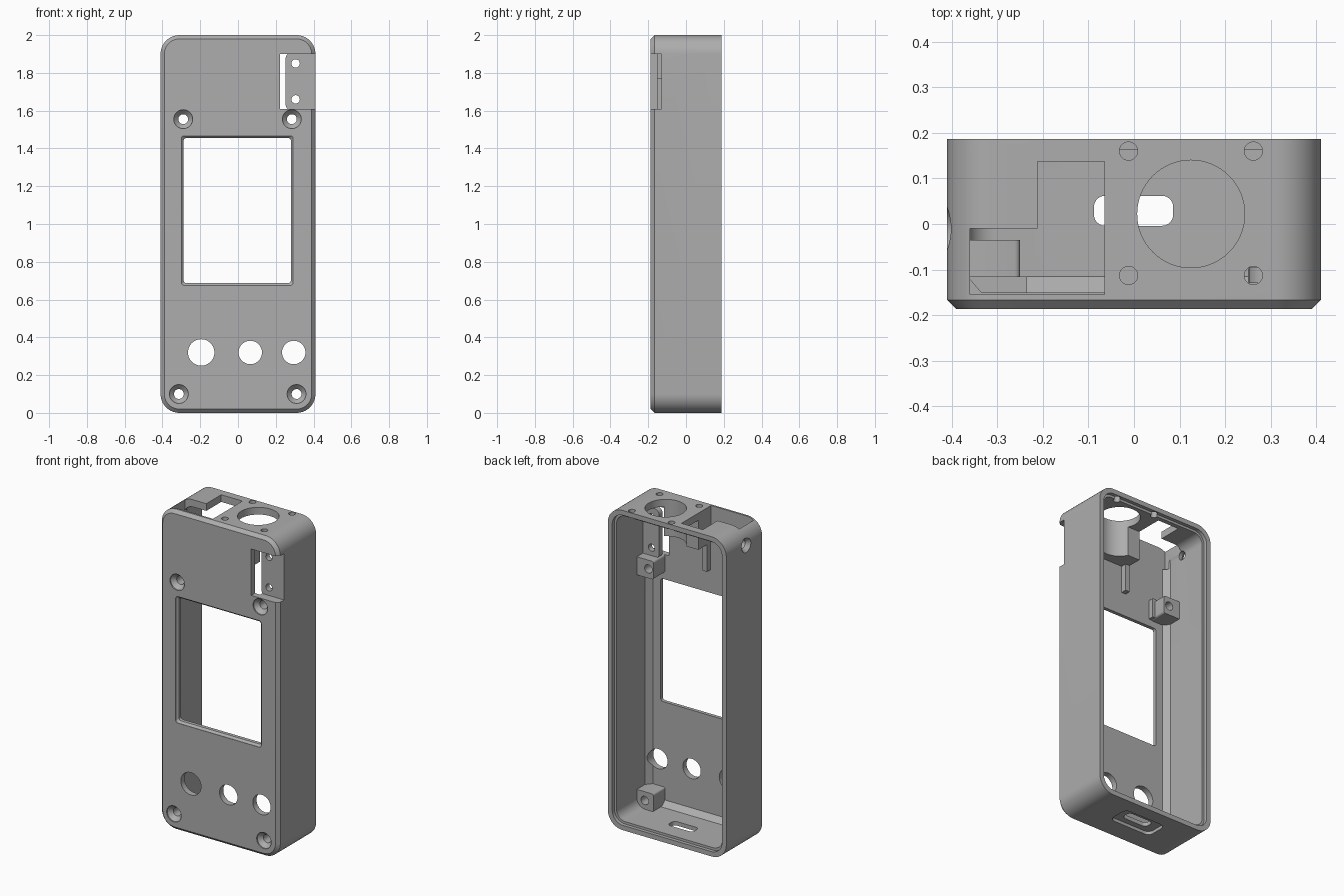
import bpy, bmesh, math

old = bpy.data.objects.get("Cube")
if old:
    bpy.data.objects.remove(old, do_unlink=True)

grey = bpy.data.materials.new("matte grey")
grey.use_nodes = True
colour = (0.42, 0.42, 0.42, 1)
grey.diffuse_color = colour
grey.node_tree.nodes["Principled BSDF"].inputs["Base Color"].default_value = colour


def rounded(x0, x1, z0, z1, r, steps=10):
    """Rounded rectangle outline."""
    pts = []
    corners = ((x1 - r, z1 - r), (x0 + r, z1 - r), (x0 + r, z0 + r), (x1 - r, z0 + r))
    for k, (cx, cz) in enumerate(corners):
        for i in range(steps + 1):
            a = math.pi / 2 * (k + i / steps)
            pts.append((cx + r * math.cos(a), cz + r * math.sin(a)))
    return pts


def circle(cx, cz, r, n=48):
    return [(cx + r * math.cos(2 * math.pi * i / n), cz + r * math.sin(2 * math.pi * i / n))
            for i in range(n)]


def place(axis, p, level):
    if axis == "X":
        return (level, p[0], p[1])
    if axis == "Y":
        return (p[0], level, p[1])
    return (p[0], p[1], level)


def loft(name, axis, sections):
    """Closed solid through matching outlines, each given with its level."""
    bm = bmesh.new()
    rings = [[bm.verts.new(place(axis, p, lev)) for p in pts] for lev, pts in sections]
    n = len(rings[0])
    for a, b in zip(rings, rings[1:]):
        for i in range(n):
            j = (i + 1) % n
            bm.faces.new((a[i], a[j], b[j], b[i]))
    bm.faces.new(rings[0])
    bm.faces.new(rings[-1])
    bmesh.ops.recalc_face_normals(bm, faces=bm.faces)
    mesh = bpy.data.meshes.new(name)
    bm.to_mesh(mesh)
    bm.free()
    mesh.materials.append(grey)
    obj = bpy.data.objects.new(name, mesh)
    bpy.context.collection.objects.link(obj)
    return obj


def prism(name, axis, pts, lo, hi):
    return loft(name, axis, [(lo, pts), (hi, pts)])


def box(name, x0, x1, y0, y1, z0, z1):
    return prism(name, "Z", [(x0, y0), (x1, y0), (x1, y1), (x0, y1)], z0, z1)


def cut(target, cutter):
    cutter.hide_render = True
    mod = target.modifiers.new("cut", "BOOLEAN")
    mod.operation = "DIFFERENCE"
    mod.solver = "EXACT"
    mod.object = cutter
    bpy.context.view_layer.objects.active = target
    bpy.ops.object.modifier_apply(modifier=mod.name)
    bpy.data.objects.remove(cutter, do_unlink=True)


W, D = 0.41, 0.187


def inset(d, r):
    return rounded(-W + d, W - d, d, 2 - d, r)


# Outer shell with a chamfered front edge
shell = loft("enclosure", "Y", [(-D, inset(0.02, 0.08)), (-D + 0.02, inset(0, 0.1)), (D, inset(0, 0.1))])

# Open-backed cavity with sloped front edges and a rim step
cut(shell, loft("cavity", "Y", [(-0.15, inset(0.075, 0.04)), (-0.115, inset(0.045, 0.06)),
                                (0.165, inset(0.045, 0.06)), (0.165, inset(0.03, 0.075)),
                                (0.25, inset(0.03, 0.075))]))

# Screen window with a bevelled border
win = [rounded(-0.30 + d, 0.292 - d, 0.675 + d, 1.467 - d, 0.015) for d in (0, 0.012)]
cut(shell, loft("window", "Y", [(-0.25, win[0]), (-0.185, win[0]), (-0.172, win[1]), (-0.05, win[1])]))

# Button holes
for bx, r in ((-0.195, 0.07), (0.065, 0.062), (0.295, 0.062)):
    cut(shell, prism("button_hole", "Y", circle(bx, 0.32, r), -0.3, -0.05))

# Corner screws: countersunk holes in the face and square posts behind them
for sx, sz in ((-0.29, 1.555), (0.285, 1.555), (-0.313, 0.1), (0.31, 0.1)):
    cut(shell, loft("countersink", "Y", [(-0.25, circle(sx, sz, 0.05)), (-0.18, circle(sx, sz, 0.05)),
                                         (-0.155, circle(sx, sz, 0.026)), (-0.05, circle(sx, sz, 0.026))]))
    side = 1 if sx > 0 else -1
    x0, x1 = sorted((side * 0.25, side * 0.375))
    post = prism("screw_post", "Y", rounded(x0, x1, sz - 0.058, sz + 0.055, 0.012, 4), -0.155, -0.035)
    cut(post, prism("post_hole", "Y", circle(sx, sz, 0.026), -0.3, 0.1))

# Side notch in the face and the recessed tab behind it
cut(shell, box("notch", 0.222, 0.5, -0.3, -0.13, 1.61, 1.9))
cut(shell, box("notch_gap", 0.222, 0.36, -0.2, -0.1, 1.61, 1.9))
tab = prism("side_tab", "Y", rounded(0.252, 0.43, 1.6, 1.91, 0.035), -0.13, -0.095)
cut(tab, box("tab_trim", 0.38, 0.6, -0.3, 0.1, 1.5, 2.0))
for tz in (1.66, 1.85):
    cut(tab, prism("tab_hole", "Y", circle(0.305, tz, 0.022), -0.3, 0.1))

# Block under the top, scooped by the round opening
block = box("top_block", -0.065, 0.2, -0.155, -0.03, 1.77, 1.97)
cut(block, prism("scoop", "Z", circle(0.125, 0.022, 0.118, 64), 1.6, 2.1))
rib = box("front_rib", -0.065, -0.035, -0.155, -0.115, 1.6, 1.78)
base = box("post_base", -0.365, -0.235, -0.155, -0.115, 1.5, 1.62)
cut(base, prism("base_hole", "Y", circle(-0.29, 1.555, 0.026), -0.3, 0.1))

# Round opening, its four screw holes and the stepped opening in the top
cut(shell, prism("round_opening", "Z", circle(0.125, 0.022, 0.118, 64), 1.85, 2.1))
for hx in (-0.012, 0.262):
    for hy in (-0.113, 0.16):
        cut(shell, prism("top_hole", "Z", circle(hx, hy, 0.02, 24), 1.85, 2.1))
cut(block, prism("block_hole", "Z", circle(-0.012, -0.113, 0.02, 24), 1.85, 2.1))
step = [(-0.36, -0.155), (-0.065, -0.155), (-0.065, 0.137), (-0.212, 0.137), (-0.212, -0.01), (-0.36, -0.01)]
cut(shell, prism("stepped_opening", "Z", step, 1.86, 2.1))

# Countersunk hole in the side near the top
cut(shell, loft("side_hole", "X", [(-0.5, circle(-0.01, 1.9, 0.046)), (-0.41, circle(-0.01, 1.9, 0.046)),
                                   (-0.385, circle(-0.01, 1.9, 0.026)), (-0.33, circle(-0.01, 1.9, 0.026))]))

# Port slot in a shallow recess underneath
cut(shell, prism("port_recess", "Z", rounded(-0.145, 0.145, -0.04, 0.1, 0.035), -0.1, 0.02))
cut(shell, prism("port_slot", "Z", rounded(-0.088, 0.086, -0.004, 0.062, 0.025), -0.1, 0.1))

# Smooth rounded surfaces, crisp edges
for obj in bpy.context.view_layer.objects:
    obj.select_set(obj.type == "MESH" and grey.name in obj.data.materials)
bpy.context.view_layer.objects.active = shell
bpy.ops.object.shade_smooth_by_angle(angle=math.radians(25))
